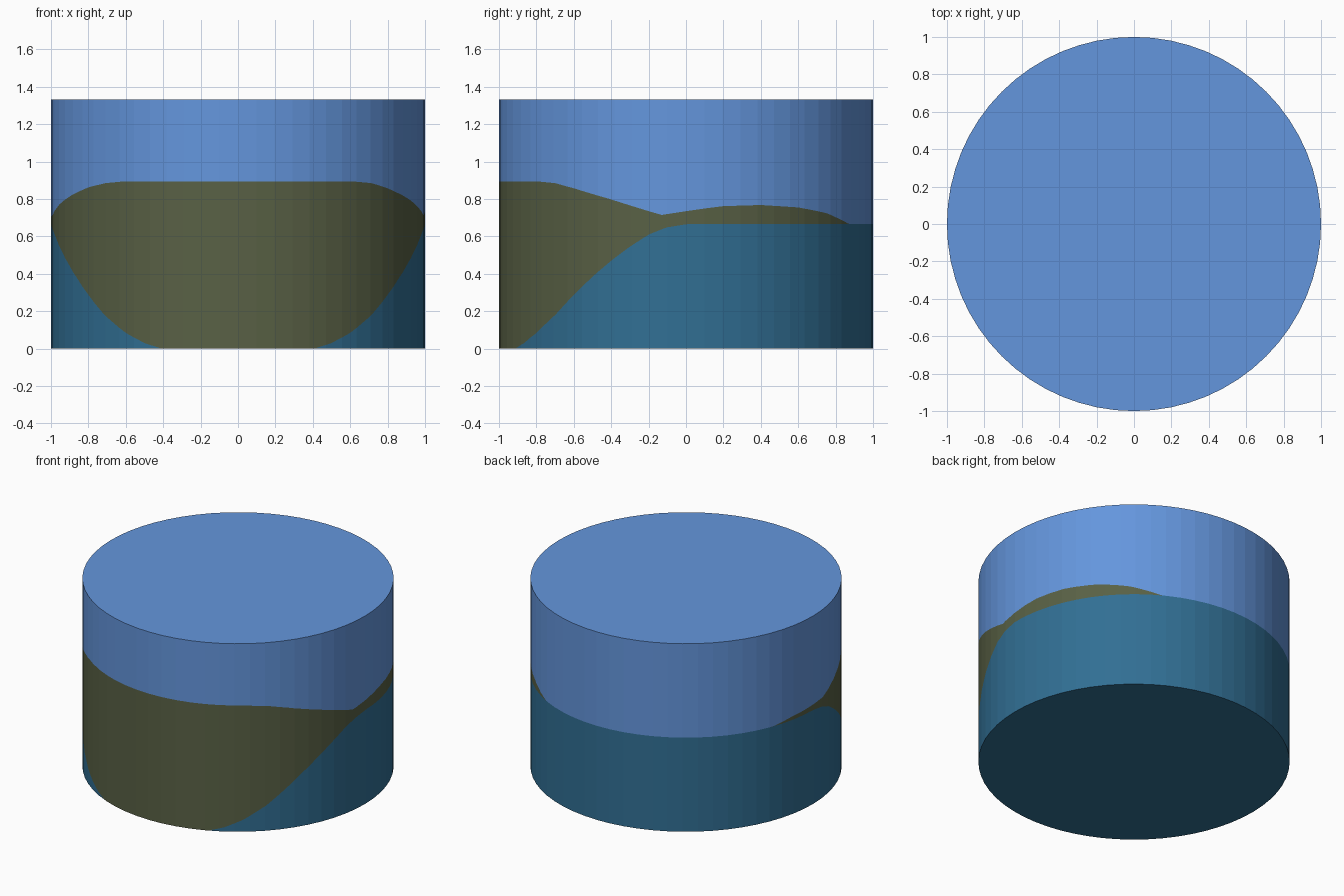
import bpy, bmesh, math

if "Cube" in bpy.data.objects:
    bpy.data.objects.remove(bpy.data.objects["Cube"])

HEIGHT, SHELF = 1.333, 0.667
SIDES, SUB = 64, 6            # flat wall sides, samples per side

# Layer borders: (degrees round from the front, positive to the right; height)
LAND_TOP = [(-180, SHELF), (-111, SHELF), (-102, .692), (-90, .705), (-83, .712),
            (-79, .735), (-72, .775), (-64, .815), (-53, .863), (-45, .885), (-37, .895),
            (37, .895), (45.6, .885), (53, .858), (66, .80), (78.5, .735), (82.5, .715),
            (90, .735), (96, .75), (101.5, .762), (113.6, .768), (126.9, .755),
            (138.6, .725), (148, .68), (150.5, SHELF), (180, SHELF)]
BASE_TOP = [(0, 0), (24, 0), (30, .03), (37, .085), (45.6, .18), (53, .285), (60, .385),
            (66.4, .47), (72.5, .545), (78.5, .61), (84, .648), (90, .665),
            (93, SHELF), (180, SHELF)]


def border(table, t):
    for (a, za), (b, zb) in zip(table, table[1:]):
        if t <= b:
            return za + (zb - za) * (t - a) / (b - a)
    return table[-1][1]


def material(name, rgb):
    lin = [((c / 255 + .055) / 1.055) ** 2.4 for c in rgb]
    m = bpy.data.materials.new(name)
    m.diffuse_color = (*lin, 1)
    m.use_nodes = True
    m.node_tree.nodes["Principled BSDF"].inputs["Base Color"].default_value = m.diffuse_color
    return m


def corner(i):
    a = 2 * math.pi * i / SIDES
    return math.sin(a), -math.cos(a)


# Outline samples: angle from the front and point on the many-sided wall
samples = []
for i in range(SIDES):
    (x0, y0), (x1, y1) = corner(i), corner(i + 1)
    for s in range(SUB):
        f = s / SUB
        x, y = x0 + (x1 - x0) * f, y0 + (y1 - y0) * f
        samples.append((math.degrees(math.atan2(x, -y)), x, y))


def band(name, low, high, mat, cap=None):
    """Wall between two borders, with an optional flat end."""
    bm = bmesh.new()
    lo = [bm.verts.new((x, y, low(t))) for t, x, y in samples]
    hi = [bm.verts.new((x, y, high(t))) for t, x, y in samples]
    n = len(samples)
    for i in range(n):
        j = (i + 1) % n
        if hi[i].co.z - lo[i].co.z + hi[j].co.z - lo[j].co.z > 1e-4:
            bm.faces.new((lo[i], lo[j], hi[j], hi[i]))
    if cap == "top":
        bm.faces.new(hi)
    elif cap == "bottom":
        bm.faces.new(lo[::-1])
    bmesh.ops.remove_doubles(bm, verts=bm.verts, dist=1e-5)
    bmesh.ops.delete(bm, geom=[v for v in bm.verts if not v.link_faces], context='VERTS')
    me = bpy.data.meshes.new(name)
    bm.to_mesh(me)
    bm.free()
    me.materials.append(mat)
    ob = bpy.data.objects.new(name, me)
    bpy.context.collection.objects.link(ob)


def land_top(t):
    return border(LAND_TOP, t)


def base_top(t):
    return border(BASE_TOP, abs(t))


# Three stacked layers
band("upper_layer", land_top, lambda t: HEIGHT, material("light blue", (100, 150, 221)), "top")
band("middle_layer", base_top, land_top, material("olive", (89, 97, 69)))
band("lower_layer", lambda t: 0, base_top, material("deep teal", (49, 111, 148)), "bottom")
